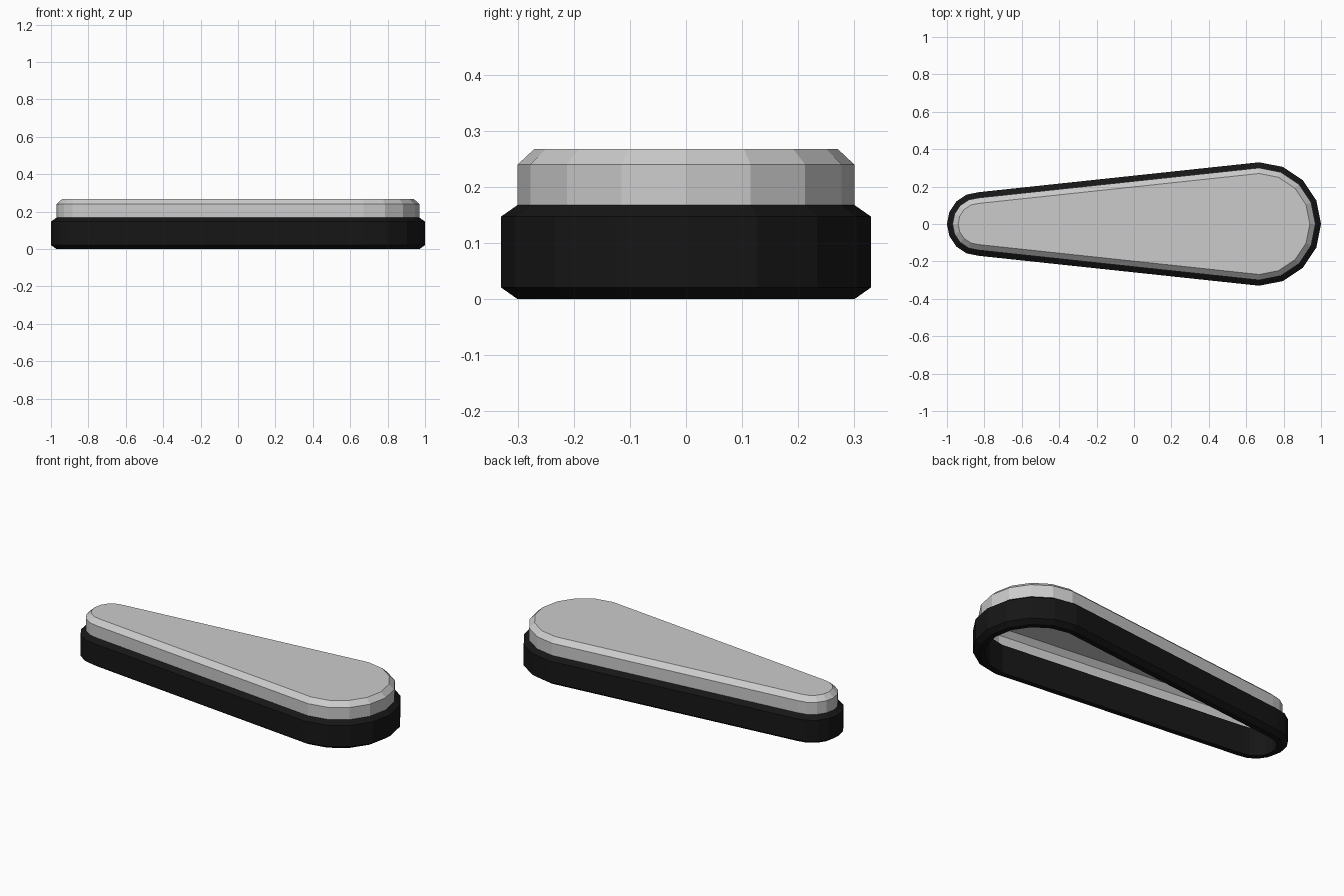
import bpy, bmesh
from math import sin, cos, pi

if "Cube" in bpy.data.objects:
    bpy.data.objects.remove(bpy.data.objects["Cube"])

SEG = 8  # facets per rounded end


def outline(inset):
    """Tapered capsule: large round end at +x, small round end at -x."""
    pts = []
    for cx, r, start in ((0.67, 0.33, -pi / 2), (-0.83, 0.17, pi / 2)):
        for i in range(SEG + 1):
            a = start + pi * i / SEG
            pts.append((cx + (r - inset) * cos(a), (r - inset) * sin(a)))
    return pts


def loft(name, profile, closed=False, cap=False):
    """Sweep an (inset, z) profile around the outline."""
    bm = bmesh.new()
    rings = [[bm.verts.new((x, y, z)) for x, y in outline(d)] for d, z in profile]
    pairs = list(zip(rings, rings[1:]))
    if closed:
        pairs.append((rings[-1], rings[0]))
    for lo, hi in pairs:
        n = len(lo)
        for i in range(n):
            j = (i + 1) % n
            bm.faces.new((lo[i], lo[j], hi[j], hi[i]))
    if cap:
        bm.faces.new(rings[-1])
    mesh = bpy.data.meshes.new(name)
    bm.to_mesh(mesh)
    bm.free()
    ob = bpy.data.objects.new(name, mesh)
    bpy.context.collection.objects.link(ob)
    return ob


# Black base ring with chamfered outer edges, open in the middle
base = loft("base_ring",
            [(0.06, 0), (0.03, 0), (0, 0.021), (0, 0.147), (0.03, 0.168), (0.06, 0.168)],
            closed=True)
black = bpy.data.materials.new("black")
black.diffuse_color = (0.008, 0.008, 0.008, 1)
black.use_nodes = True
black.node_tree.nodes["Principled BSDF"].inputs["Base Color"].default_value = black.diffuse_color
base.data.materials.append(black)

# Grey cover: hollow shell with chamfered top edge
loft("top_cover", [(0.03, 0.168), (0.03, 0.24), (0.06, 0.268)], cap=True)
